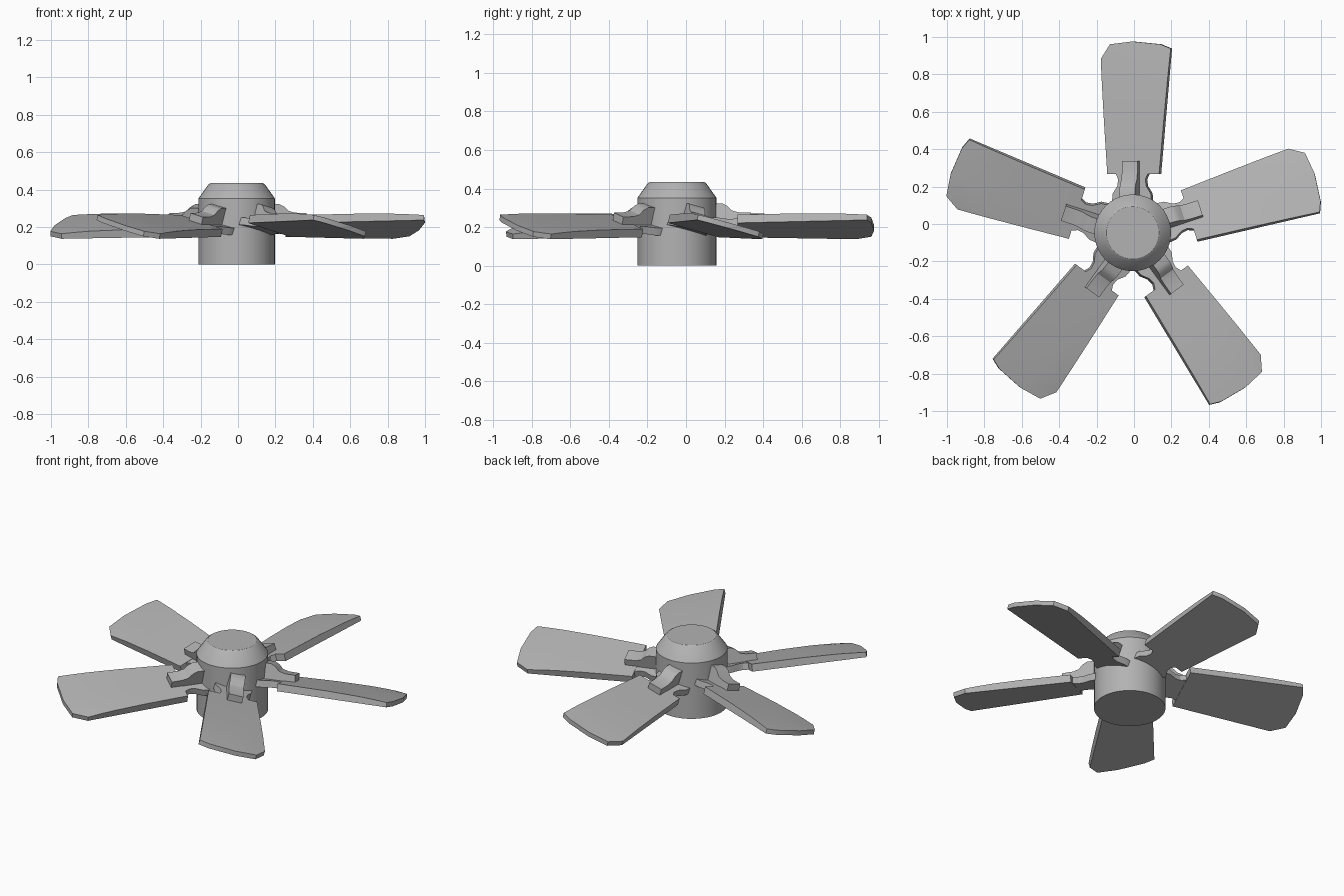
import bpy, bmesh, math
from mathutils import Matrix, Vector

if "Cube" in bpy.data.objects:
    bpy.data.objects.remove(bpy.data.objects["Cube"])

CENTRE = Vector((-0.007, -0.047, 0))
PIVOT_Z = 0.204
PITCH = math.radians(-15)

grey = bpy.data.materials.new("plain grey")
grey.diffuse_color = (0.45, 0.45, 0.45, 1)
grey.use_nodes = True
grey.node_tree.nodes["Principled BSDF"].inputs["Base Color"].default_value = grey.diffuse_color


def finish(bm, name, matrix, angle):
    bmesh.ops.recalc_face_normals(bm, faces=bm.faces)
    me = bpy.data.meshes.new(name)
    bm.to_mesh(me)
    bm.free()
    me.materials.append(grey)
    ob = bpy.data.objects.new(name, me)
    bpy.context.collection.objects.link(ob)
    me.transform(matrix)
    bpy.ops.object.select_all(action='DESELECT')
    ob.select_set(True)
    bpy.context.view_layer.objects.active = ob
    bpy.ops.object.shade_smooth_by_angle(angle=math.radians(angle))
    return ob


def prism(points, axis, lo, hi):
    """Extrude a 2D outline: along x (points are y, z) or z (points are x, y)."""
    bm = bmesh.new()
    place = (lambda p, h: (h, p[0], p[1])) if axis == 'X' else (lambda p, h: (p[0], p[1], h))
    rings = [[bm.verts.new(place(p, h)) for p in points] for h in (lo, hi)]
    n = len(points)
    bm.faces.new(rings[0])
    bm.faces.new(rings[1])
    for i in range(n):
        j = (i + 1) % n
        bm.faces.new((rings[0][i], rings[0][j], rings[1][j], rings[1][i]))
    return bm


# motor housing: cylinder with a tapered cap
def housing():
    bm = bmesh.new()
    n = 40
    rings = []
    for r, z in ((0.205, 0), (0.205, 0.352), (0.152, 0.427), (0.14, 0.435)):
        rings.append([bm.verts.new((r * math.cos(2 * math.pi * i / n),
                                    r * math.sin(2 * math.pi * i / n), z)) for i in range(n)])
    for a, b in zip(rings, rings[1:]):
        for i in range(n):
            j = (i + 1) % n
            bm.faces.new((a[i], a[j], b[j], b[i]))
    bm.faces.new(rings[0])
    bm.faces.new(rings[-1])
    finish(bm, "motor_housing", Matrix.Translation(CENTRE), 25)


# blade: flared slab with a rounded, slightly drooping tip
def blade_mesh():
    bm = bmesh.new()
    columns = ((0, 0.93), (0.13, 1.008), (0.45, 1.023), (0.85, 1.008), (1, 0.985))
    rows = (0, 0.45, 0.75, 0.9, 1)
    layers = []
    for side in (-1, 1):
        grid = []
        for t in rows:
            row = []
            for u, tip in columns:
                left = -0.135 - 0.04 * t
                right = 0.152 + 0.06 * t
                y = 0.315 + (tip - 0.315) * t
                z = side * 0.022 - 0.016 * max(0, (t - 0.45) / 0.55) ** 2 * (side + 1) / 2
                row.append(bm.verts.new((left + (right - left) * u, y, z)))
            grid.append(row)
        layers.append(grid)
    nr, nc = len(rows), len(columns)
    for g in layers:
        for i in range(nr - 1):
            for j in range(nc - 1):
                bm.faces.new((g[i][j], g[i][j + 1], g[i + 1][j + 1], g[i + 1][j]))
    rim = ([(0, j) for j in range(nc)] + [(i, nc - 1) for i in range(1, nr)]
           + [(nr - 1, j) for j in range(nc - 2, -1, -1)] + [(i, 0) for i in range(nr - 2, 0, -1)])
    a, b = layers
    for (i, j), (k, l) in zip(rim, rim[1:] + rim[:1]):
        bm.faces.new((a[i][j], a[k][l], b[k][l], b[i][j]))
    return bm


# mounting plate outline, mirrored, and side profile of the clamp on top
half = ((0.11, 0.16), (0.105, 0.21), (0.08, 0.25), (0.075, 0.285), (0.09, 0.318))
plate = list(half) + [(-x, y) for x, y in reversed(half)]
clamp = ((0.17, 0.0), (0.17, 0.112), (0.235, 0.112), (0.262, 0.098), (0.285, 0.074),
         (0.32, 0.064), (0.385, 0.062), (0.385, 0.015), (0.32, 0.0))

housing()
for k in range(5):
    m = (Matrix.Translation(CENTRE + Vector((0, 0, PIVOT_Z)))
         @ Matrix.Rotation(math.radians(72 * k), 4, 'Z') @ Matrix.Rotation(PITCH, 4, 'Y'))
    finish(blade_mesh(), f"blade_{k + 1}", m, 30)
    finish(prism(plate, 'Z', -0.02, 0.02), f"blade_plate_{k + 1}", m, 30)
    finish(prism(clamp, 'X', -0.043, 0.043), f"blade_clamp_{k + 1}", m, 30)
